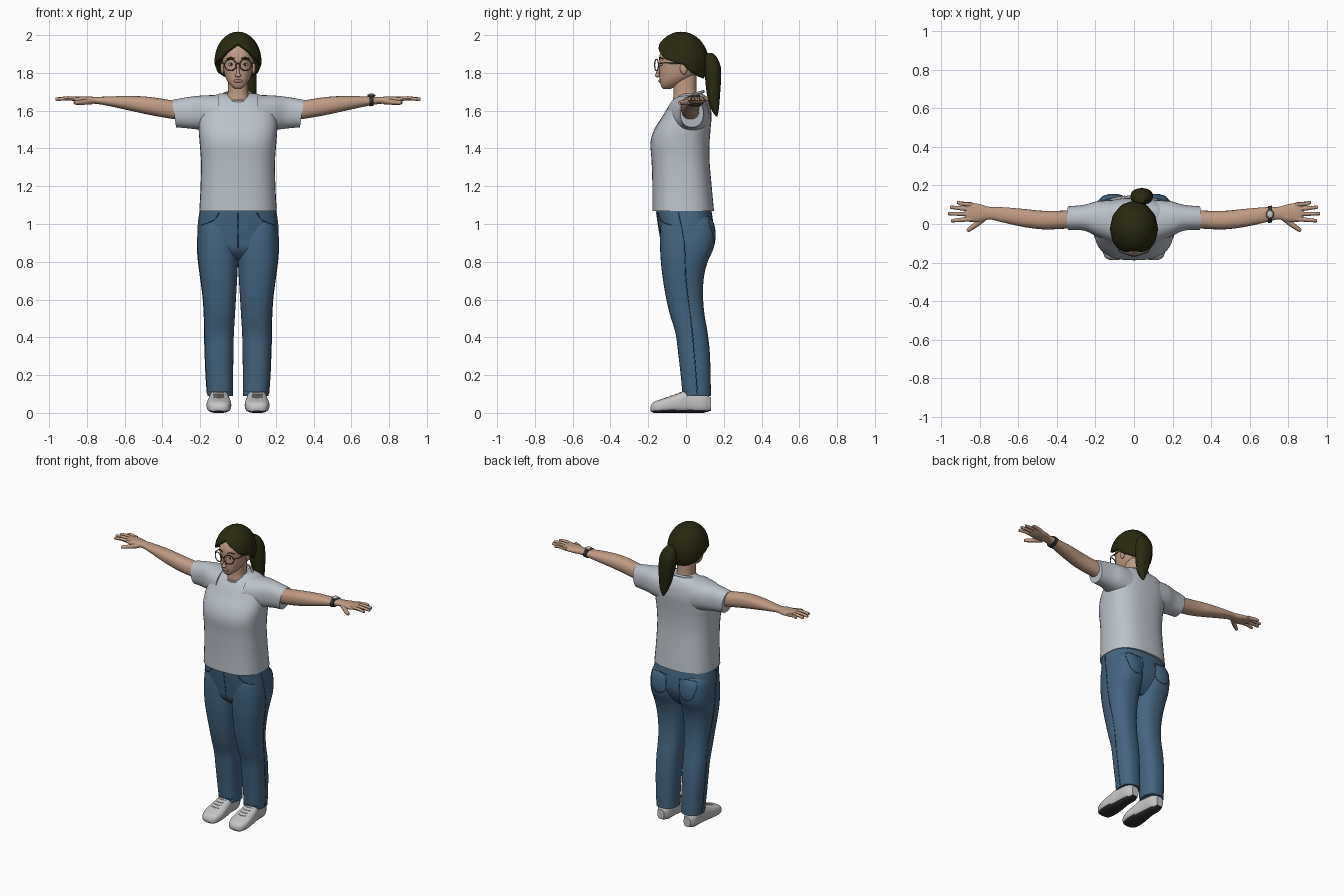
import bpy, bmesh, math
from mathutils import Vector
from mathutils.bvhtree import BVHTree

cube = bpy.data.objects.get("Cube")
if cube:
    bpy.data.objects.remove(cube, do_unlink=True)


def material(name, *rgb):
    m = bpy.data.materials.new(name)
    m.use_nodes = True
    m.diffuse_color = (*rgb, 1)
    m.node_tree.nodes["Principled BSDF"].inputs["Base Color"].default_value = (*rgb, 1)
    return m


SKIN = material("skin", .52, .33, .23)
HAIR = material("dark_hair", .022, .022, .006)
SHIRT = material("pale_grey_cotton", .5, .54, .59)
DENIM = material("blue_denim", .06, .13, .21)
SEAM = material("dark_stitching", .025, .05, .085)
SHOE = material("white_canvas", .56, .56, .56)
DARK = material("dark_rubber", .03, .03, .035)
METAL = material("spectacle_metal", .12, .1, .08)
LIPS = material("lips", .4, .19, .15)
EYE = material("eye_white", .6, .58, .55)


def make(name, bm, mat):
    bmesh.ops.recalc_face_normals(bm, faces=bm.faces)
    me = bpy.data.meshes.new(name)
    bm.to_mesh(me)
    bm.free()
    me.materials.append(mat)
    ob = bpy.data.objects.new(name, me)
    bpy.context.collection.objects.link(ob)
    return ob


def skin_rings(bm, rings, cap=True, closed=False):
    rows = [[bm.verts.new(p) for p in r] for r in rings]
    pairs = list(zip(rows, rows[1:])) + ([(rows[-1], rows[0])] if closed else [])
    for a, b in pairs:
        for i in range(len(a)):
            j = (i + 1) % len(a)
            bm.faces.new((a[i], a[j], b[j], b[i]))
    if cap and not closed:
        bm.faces.new(rows[0])
        bm.faces.new(rows[-1])


def spline(rows, steps=5):
    """Smooth curve through rows of numbers."""
    rows = [Vector(r) for r in rows]
    out = []
    for i in range(len(rows) - 1):
        a, b = rows[i], rows[i + 1]
        p, q = rows[max(i - 1, 0)], rows[min(i + 2, len(rows) - 1)]
        for k in range(steps):
            t = k / steps
            out.append(.5 * (2 * a + (b - p) * t + (2 * p - 5 * a + 4 * b - q) * t * t
                             + (3 * a - p - 3 * b + q) * t ** 3))
    return out + [rows[-1]]


def loft(name, rows, mat, axis="z", power=2.3, sides=36):
    """Rows hold a position on the axis, then low/high limits on the other two axes."""
    order = {"z": (1, 2, 0), "x": (0, 1, 2), "y": (1, 0, 2)}[axis]
    rings = []
    for t, a0, a1, b0, b1 in spline(rows):
        ring = []
        for i in range(sides):
            c, s = (f(math.tau * i / sides) for f in (math.cos, math.sin))
            u = (a0 + a1) / 2 + (a1 - a0) / 2 * math.copysign(abs(c) ** (2 / power), c)
            v = (b0 + b1) / 2 + (b1 - b0) / 2 * math.copysign(abs(s) ** (2 / power), s)
            # order gives where x, y and z come from in (t, u, v)
            ring.append([(t, u, v)[k] for k in order])
        rings.append(ring)
    bm = bmesh.new()
    skin_rings(bm, rings)
    return make(name, bm, mat)


def sym(rows):
    """Rows of height, half width, back and front limits."""
    return [(z, -w, w, y0, y1) for z, w, y0, y1 in rows]


def tube(name, pts, r0, mat, r1=None, sides=8, closed=False):
    pts = [Vector(p) for p in pts]
    n, rings = len(pts), []
    for i, p in enumerate(pts):
        q = pts[(i + 1) % n] if closed else pts[min(i + 1, n - 1)]
        d = (q - pts[i - 1 if closed else max(i - 1, 0)]).to_track_quat("Z", "Y")
        r = r0 + ((r1 or r0) - r0) * i / (n - 1)
        rings.append([p + d @ Vector((r * math.cos(math.tau * k / sides),
                                      r * math.sin(math.tau * k / sides), 0)) for k in range(sides)])
    bm = bmesh.new()
    skin_rings(bm, rings, closed=closed)
    return make(name, bm, mat)


def ball(name, centre, size, mat):
    bm = bmesh.new()
    bmesh.ops.create_uvsphere(bm, u_segments=20, v_segments=12, radius=1)
    for v in bm.verts:
        v.co = Vector(centre) + v.co * Vector(size)
    return make(name, bm, mat)


def mirror(ob):
    """Copy a left part to the right side."""
    me = ob.data.copy()
    for v in me.vertices:
        v.co.x *= -1
    me.flip_normals()
    twin = bpy.data.objects.new(ob.name.replace("left", "right"), me)
    bpy.context.collection.objects.link(twin)
    return twin


def project(pts, direction, targets):
    """Drop points on to the nearest target surface."""
    out, d = [], Vector(direction)
    for p in spline(pts, 8):
        hits = []
        for ob in targets:
            tree = BVHTree.FromPolygons([v.co for v in ob.data.vertices],
                                        [f.vertices[:] for f in ob.data.polygons])
            hit = tree.ray_cast(p - d, d)
            if hit[0]:
                hits.append((hit[3], hit[0]))
        if hits:
            out.append(min(hits, key=lambda h: h[0])[1])
    return out


# Shirt, sleeves and collar
shirt = loft("shirt_body", sym([
    (1.07, .205, -.178, .148), (1.2, .198, -.178, .136), (1.33, .196, -.182, .125),
    (1.43, .203, -.188, .125), (1.5, .208, -.168, .13), (1.57, .205, -.125, .135),
    (1.63, .185, -.088, .128), (1.67, .15, -.05, .11), (1.69, .1, -.015, .085)]), SHIRT, power=2.6)
sleeve = loft("left_sleeve", [
    (.1, -.1, .125, 1.47, 1.683), (.19, -.065, .118, 1.495, 1.68),
    (.26, -.035, .1, 1.505, 1.672), (.345, -.03, .092, 1.512, 1.657)], SHIRT, "x")
for v in sleeve.data.vertices:  # slant the cuff
    if v.co.x > .2:
        v.co.x += (v.co.z - 1.63) * .14 * (v.co.x - .2) / .14
mirror(sleeve)
tube("collar", [(.083 * math.sin(a), .012 - .08 * math.cos(a), 1.675 - .027 * math.cos(a))
                for a in [math.tau * i / 40 for i in range(40)]], .008, SHIRT, closed=True)

# Jeans
pelvis = loft("jeans_hips", sym([
    (.81, .12, -.07, .07), (.86, .195, -.12, .115), (.93, .212, -.136, .145),
    (1.0, .212, -.148, .145), (1.085, .2, -.16, .132)]), DENIM, power=2.6)
leg = loft("left_jeans_leg", [
    (.09, .027, .162, -.018, .132), (.2, .026, .17, -.028, .13), (.32, .024, .175, -.042, .126),
    (.42, .022, .178, -.055, .115), (.52, .016, .18, -.085, .098), (.62, .01, .187, -.108, .09),
    (.72, .004, .2, -.124, .095), (.8, 0, .21, -.133, .115), (.87, -.002, .215, -.137, .145),
    (.94, 0, .214, -.138, .157), (1.01, .01, .205, -.13, .145), (1.05, .03, .18, -.1, .11)],
    DENIM, power=2.4)
right_leg = mirror(leg)
jeans = [pelvis, leg, right_leg]
side = [(1, y, z) for y, z in
        [(.06, .1), (.045, .3), (.025, .5), (0, .7), (-.01, .9), (-.04, 1.06)]]
mirror(tube("left_side_seam", project(side, (-1, 0, 0), jeans), .0025, SEAM))
mirror(tube("left_front_pocket", project(
    [(.1, -1, 1.06), (.13, -1, 1.02), (.195, -1, .995)], (0, 1, 0), jeans), .0025, SEAM))
mirror(tube("left_back_pocket", project(
    [(.05, 1, 1.02), (.055, 1, .92), (.105, 1, .89), (.155, 1, .92), (.165, 1, 1.02), (.05, 1, 1.02)],
    (0, -1, 0), jeans), .002, SEAM))
tube("fly_seam", project([(.0, -1, 1.06), (0, -1, .97), (0, -1, .87)], (0, 1, 0), jeans), .002, SEAM)
mirror(tube("left_leg_hem", project([(.035, -1, .115), (.155, -1, .115)], (0, 1, 0), jeans), .002, SEAM))

# Shoes, with dark soles on the downward faces
shoe = loft("left_shoe", [
    (-.188, .08, .125, .012, .035), (-.17, .05, .152, 0, .058), (-.12, .036, .166, 0, .076),
    (-.05, .04, .16, 0, .1), (.02, .05, .15, 0, .125), (.09, .055, .145, 0, .11),
    (.132, .075, .125, .012, .08)], SHOE, "y", 2.8)
shoe.data.materials.append(DARK)
for f in shoe.data.polygons:
    if f.normal.z < -.6 and f.center.z < .02:
        f.material_index = 1
mirror(shoe)
for i in range(4):
    y = -.1 + i * .025
    mirror(tube(f"left_lace_{i + 1}", project([(.075, y, 1), (.1, y - .006, 1), (.128, y, 1)],
                                              (0, 0, -1), [shoe]), .003, SHOE))

# Arms, hands and fingers
mirror(loft("left_arm", [
    (.25, -.02, .075, 1.545, 1.645), (.35, -.024, .07, 1.557, 1.655), (.465, -.028, .068, 1.577, 1.672),
    (.57, -.016, .078, 1.6, 1.678), (.68, .008, .087, 1.624, 1.675), (.75, .024, .089, 1.636, 1.673),
    (.79, .012, .1, 1.636, 1.675), (.83, .01, .108, 1.64, 1.675), (.865, .014, .106, 1.648, 1.673),
    (.88, .03, .095, 1.655, 1.668)], SKIN, "x", sides=24))
fingers = {"little": (.1, .918, .112), "ring": (.076, .955, .087), "middle": (.051, .966, .054),
           "index": (.026, .95, .017)}
for name, (y, x1, y1) in fingers.items():
    mirror(tube(f"left_{name}_finger", [(.84, y, 1.66), (.9, (y + y1) / 2, 1.666), (x1 - .005, y1, 1.661),
                                        (x1, y1, 1.661)], .0125, SKIN, .007))
mirror(tube("left_thumb", [(.775, .035, 1.65), (.82, -.003, 1.645), (.858, -.03, 1.642),
                           (.866, -.035, 1.641)], .017, SKIN, .008))

# Wristwatch on the left arm
loft("watch_band", [(.695, .004, .094, 1.622, 1.68), (.717, .008, .095, 1.626, 1.68)], DARK, "x")
ball("watch_case", (.706, .05, 1.68), (.022, .024, .009), METAL)
ball("watch_dial", (.706, .05, 1.686), (.015, .017, .005), SHOE)

# Neck and head
loft("neck", sym([(1.62, .075, -.065, .08), (1.66, .064, -.068, .068), (1.7, .054, -.066, .056),
                  (1.79, .054, -.07, .056)]), SKIN)
loft("head", sym([(1.716, .018, -.122, -.08), (1.73, .036, -.132, -.05), (1.755, .056, -.138, .0),
                  (1.79, .071, -.14, .05), (1.84, .08, -.14, .075), (1.89, .083, -.141, .08),
                  (1.935, .075, -.122, .065), (1.965, .05, -.09, .035), (1.98, .015, -.05, .0)]), SKIN)
tube("nose", spline([(0, -.135, 1.845), (0, -.145, 1.815), (0, -.152, 1.79)]), .006, SKIN, .01)
ball("nose_tip", (0, -.15, 1.787), (.017, .014, .011), SKIN)
ball("lips", (0, -.137, 1.757), (.024, .009, .009), LIPS)
mirror(ball("left_ear", (.083, -.012, 1.825), (.01, .02, .033), SKIN))
mirror(ball("left_eye", (.036, -.13, 1.845), (.015, .009, .008), EYE))
mirror(ball("left_iris", (.036, -.137, 1.845), (.006, .004, .007), DARK))
mirror(tube("left_eyebrow", [(.015, -.139, 1.874), (.038, -.137, 1.881), (.06, -.122, 1.873)], .0035, HAIR))

# Spectacles
mirror(tube("left_lens_rim", [(.04 + .031 * math.cos(a), -.156 + .01 * math.cos(a), 1.842 + .03 * math.sin(a))
                              for a in [math.tau * i / 32 for i in range(32)]], .0032, METAL, closed=True))
mirror(tube("left_temple_arm", [(.071, -.146, 1.85), (.087, -.12, 1.852), (.092, -.01, 1.85)], .003, METAL))
tube("lens_bridge", spline([(-.011, -.164, 1.846), (0, -.166, 1.851), (.011, -.164, 1.846)]), .003, METAL)

# Hair cap: from the crown down to a hairline that varies around the head
HAIRLINE = [(0, 52), (25, 66), (50, 84), (75, 92), (95, 97), (112, 112), (140, 122), (181, 126)]


def hairline(deg):
    for (a, p), (b, q) in zip(HAIRLINE, HAIRLINE[1:]):
        if deg <= b:
            return math.radians(p + (q - p) * (deg - a) / (b - a))


rings = []
for k in range(1, 21):
    ring = []
    for i in range(72):
        az = math.tau * i / 72
        phi = hairline(abs(math.degrees(az - math.pi))) * k / 20
        swell = 1 + .012 * math.cos(12 * az) * math.sin(phi) ** 2
        ring.append((-.105 * swell * math.sin(phi) * math.sin(az - math.pi),
                     -.025 - .125 * swell * math.sin(phi) * math.cos(az - math.pi),
                     1.86 + .14 * math.cos(phi)))
    rings.append(ring)
bm = bmesh.new()
skin_rings(bm, rings, cap=False)
bm.faces.new([v for v in bm.verts if v.index < 0][:72])
cap = make("hair_cap", bm, HAIR)
thick = cap.modifiers.new("thickness", "SOLIDIFY")
thick.thickness, thick.offset = .018, -1

# Ponytail and its tie
loft("ponytail", [
    (1.57, .055, .062, .158, .166), (1.61, .035, .085, .132, .174), (1.68, .01, .096, .112, .18),
    (1.76, -.01, .098, .102, .185), (1.83, -.018, .094, .1, .184), (1.88, -.008, .076, .098, .165),
    (1.905, .015, .055, .11, .14)], HAIR)
tube("hair_tie", [(.03, .075, 1.875), (.033, .115, 1.873)], .03, HAIR, .026, 16)

# Smooth shading with sharp edges kept
bpy.ops.object.select_all(action="DESELECT")
for ob in bpy.context.scene.objects:
    if ob.type == "MESH":
        ob.select_set(True)
        bpy.context.view_layer.objects.active = ob
bpy.ops.object.shade_smooth_by_angle(angle=math.radians(45))
